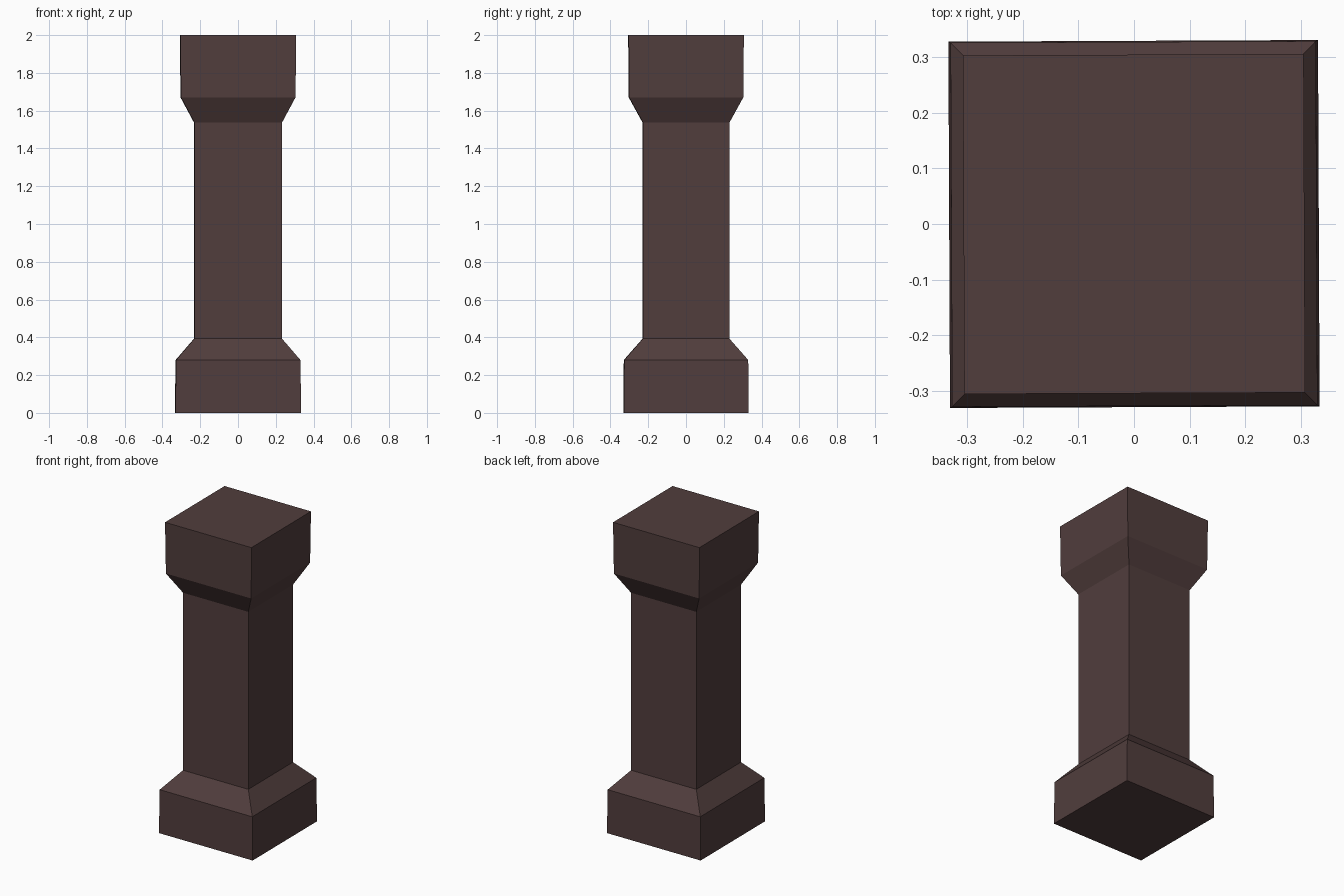
import bpy, bmesh, math

if "Cube" in bpy.data.objects:
    bpy.data.objects.remove(bpy.data.objects["Cube"])

stone = bpy.data.materials.new("dark_brown_stone")
stone.diffuse_color = (0.082, 0.047, 0.046, 1)
stone.use_nodes = True
stone.node_tree.nodes["Principled BSDF"].inputs["Base Color"].default_value = stone.diffuse_color

# Half-width in x, half-width in y, and height, from foot to top
profile = [
    (0.333, 0.330, 0.0), (0.329, 0.328, 0.28),      # plinth
    (0.232, 0.229, 0.393), (0.232, 0.229, 1.537),   # shaft
    (0.303, 0.302, 1.67), (0.307, 0.305, 2.0),      # capital
]
turn = math.radians(0.25)  # slight turn seen from above

bm = bmesh.new()
rings = []
for hx, hy, z in profile:
    ring = []
    for sx, sy in ((-1, -1), (1, -1), (1, 1), (-1, 1)):
        x, y = sx * hx, sy * hy
        ring.append(bm.verts.new((x * math.cos(turn) - y * math.sin(turn),
                                  x * math.sin(turn) + y * math.cos(turn), z)))
    rings.append(ring)

# Sides between neighbouring rings, then the two ends
for low, high in zip(rings, rings[1:]):
    for i in range(4):
        j = (i + 1) % 4
        bm.faces.new((low[i], low[j], high[j], high[i]))
bm.faces.new(rings[0][::-1])
bm.faces.new(rings[-1])
bmesh.ops.recalc_face_normals(bm, faces=bm.faces[:])

mesh = bpy.data.meshes.new("square_pillar")
bm.to_mesh(mesh)
bm.free()
mesh.materials.append(stone)
bpy.context.collection.objects.link(bpy.data.objects.new("square_pillar", mesh))
